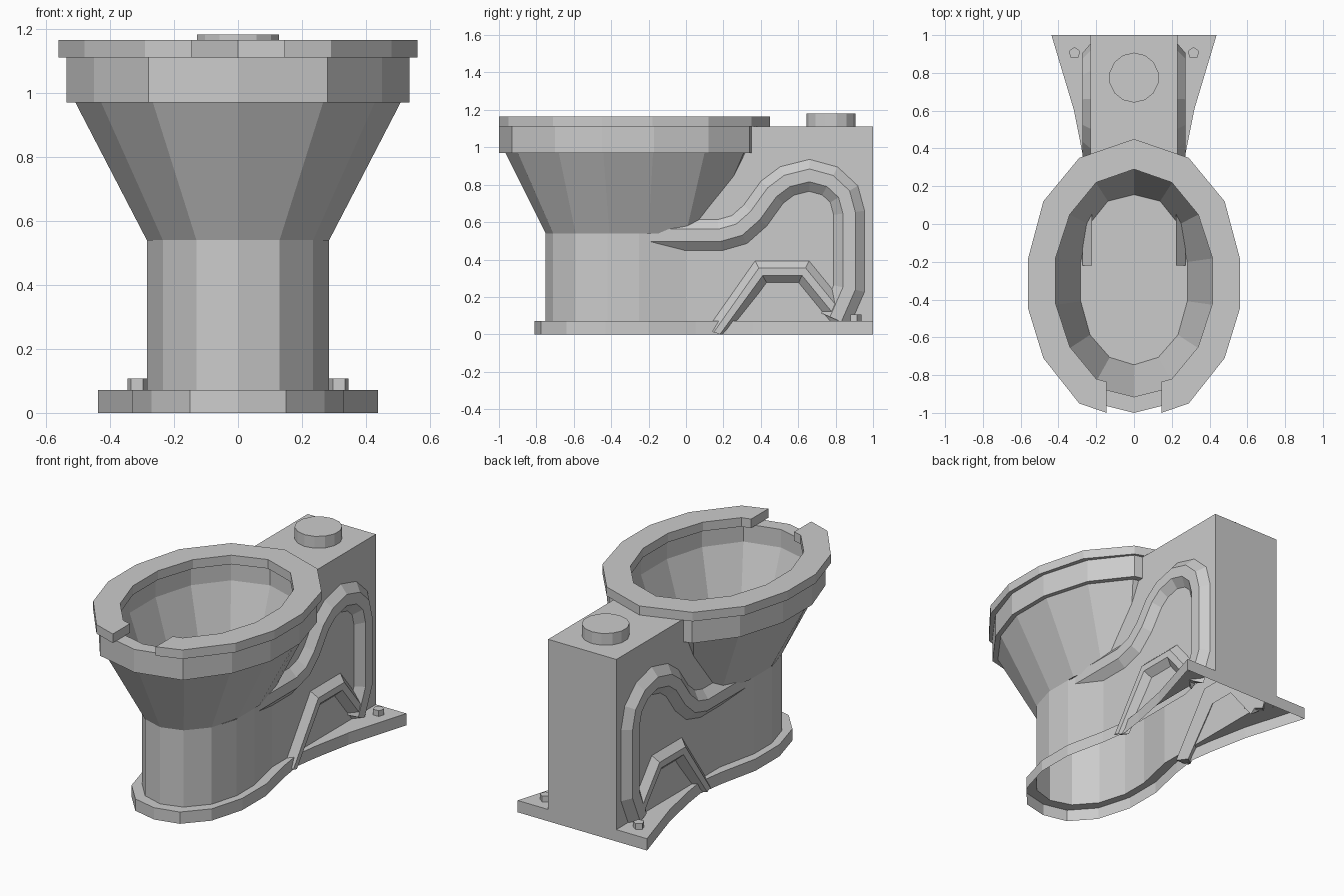
import bpy, bmesh, math
from mathutils import Vector

if "Cube" in bpy.data.objects:
    bpy.data.objects.remove(bpy.data.objects["Cube"], do_unlink=True)

porcelain = bpy.data.materials.new("light grey porcelain")
porcelain.diffuse_color = (0.6, 0.6, 0.6, 1)
porcelain.use_nodes = True
porcelain.node_tree.nodes["Principled BSDF"].inputs["Base Color"].default_value = (0.6, 0.6, 0.6, 1)


def finish(name, bm, mirror=False):
    bmesh.ops.recalc_face_normals(bm, faces=bm.faces)
    mesh = bpy.data.meshes.new(name)
    bm.to_mesh(mesh)
    bm.free()
    mesh.materials.append(porcelain)
    ob = bpy.data.objects.new(name, mesh)
    bpy.context.collection.objects.link(ob)
    if mirror:
        ob.modifiers.new("mirror", 'MIRROR').use_axis[0] = True
    return ob


def loft(name, rings, cap_start=False, cap_end=False, mirror=False):
    """Skin a list of closed rings that have equal point counts."""
    bm = bmesh.new()
    vs = [[bm.verts.new(p) for p in r] for r in rings]
    n = len(vs[0])
    for a, b in zip(vs, vs[1:]):
        for i in range(n):
            j = (i + 1) % n
            bm.faces.new((a[i], a[j], b[j], b[i]))
    if cap_start:
        bm.faces.new(vs[0])
    if cap_end:
        bm.faces.new(vs[-1])
    return finish(name, bm, mirror)


def ring(half, z, s=1.0, cy=-0.3):
    """Closed symmetric outline from its +x half, scaled about (0, cy)."""
    full = half + [(-x, y) for x, y in reversed(half) if x > 0]
    return [(x * s, cy + (y - cy) * s, z) for x, y in full]


# Pedestal: hollow shell with a flared foot flange
flange = [(0, -.81), (.15, -.775), (.27, -.64), (.33, -.43), (.33, -.2),
          (.275, .05), (.25, .22), (.27, .36), (.32, .61), (.437, 1)]
column = [(0, -.75), (.13, -.71), (.235, -.59), (.285, -.42), (.285, -.25),
          (.23, 0), (.23, .22), (.23, .36), (.23, .61), (.23, 1)]
loft("pedestal", [ring(flange, 0), ring(flange, .072), ring(column, .072), ring(column, .54)])

# Bowl: flared outside, rim band, then down the inside to the floor
rim = [(0, .40), (.28, .34), (.45, .12), (.535, -.17), (.535, -.45),
       (.45, -.70), (.28, -.93), (0, -1)]
lip = [(0, .31), (.215, .24), (.36, .06), (.43, -.18), (.43, -.43),
       (.36, -.67), (.215, -.86), (0, -.915)]
floor = [(0, .16), (.14, .125), (.24, 0), (.285, -.2), (.285, -.41),
         (.235, -.59), (.13, -.71), (0, -.75)]
loft("bowl", [ring(floor, .54), ring(rim, .97, .95), ring(rim, .97), ring(rim, 1.11),
              ring(lip, 1.11), ring(lip, 1.0), ring(floor, .545, .99)], cap_end=True)

# Seat: open-front ring swept as a rectangular section
outer = [(.145, -1), (.29, -.95), (.48, -.71), (.56, -.45), (.56, -.18),
         (.48, .12), (.29, .35), (0, .45)]
inner = [(.145, -.835), (.2, -.82), (.34, -.65), (.415, -.42), (.415, -.18),
         (.34, .05), (.2, .22), (0, .29)]
stations = []
for (ox, oy), (ix, iy) in zip(outer, inner):
    stations.append([(ox, oy, 1.11), (ox, oy, 1.165), (ix, iy, 1.165), (ix, iy, 1.11)])
stations += [[(-x, y, z) for x, y, z in s] for s in reversed(stations[:-1])]
loft("seat", stations, True, True)

# Rear housing: side walls, top and back, open where it meets the bowl
side = [(.01, .54), (.25, 1.0), (.3, 1.11), (1, 1.11), (1, .54)]
bm = bmesh.new()
left = [bm.verts.new((.23, y, z)) for y, z in side]
right = [bm.verts.new((-.23, y, z)) for y, z in side]
bm.faces.new(left)
bm.faces.new(right)
for i in (2, 3):
    bm.faces.new((left[i], left[i + 1], right[i + 1], right[i]))
finish("rear_housing", bm)


def prism(name, x, y, z0, z1, r, sides, mirror=False):
    rings = [[(x + r * math.sin(2 * math.pi * i / sides),
               y + r * math.cos(2 * math.pi * i / sides), z) for i in range(sides)]
             for z in (z0, z1)]
    return loft(name, rings, True, True, mirror)


# Flush inlet cap and floor bolts
prism("inlet_cap", 0, .775, 1.105, 1.182, .132, 14)
prism("floor_bolts", .315, .905, .07, .107, .032, 5, True)


def ridge(name, path, wide, narrow, top_x=.273):
    """Bevelled band that follows a (y, z) path on the housing side."""
    pts = [Vector(p) for p in path]
    rings = []
    for i, p in enumerate(pts):
        d0 = (p - pts[i - 1]).normalized() if i else (pts[1] - p).normalized()
        d1 = (pts[i + 1] - p).normalized() if i + 1 < len(pts) else d0
        n0, n1 = Vector((-d0.y, d0.x)), Vector((-d1.y, d1.x))
        m = (n0 + n1).normalized()
        m /= max(m.dot(n0), .5)
        section = []
        for w, x in ((wide, .222), (narrow, top_x), (-narrow, top_x), (-wide, .222)):
            q = p + m * w
            section.append((x, q.x, max(q.y, 0)))
        rings.append(section)
    return loft(name, rings, True, True, True)


# Trapway relief on both sides
ridge("trapway_upper", [(-.22, .53), (.18, .53), (.285, .56), (.37, .635), (.46, .76),
                        (.54, .82), (.66, .85), (.77, .82), (.845, .75), (.872, .65),
                        (.872, .245), (.80, .08)], .092, .033)
ridge("trapway_lower", [(.165, 0), (.40, .335), (.63, .335), (.83, .09)], .066, .02, .27)
